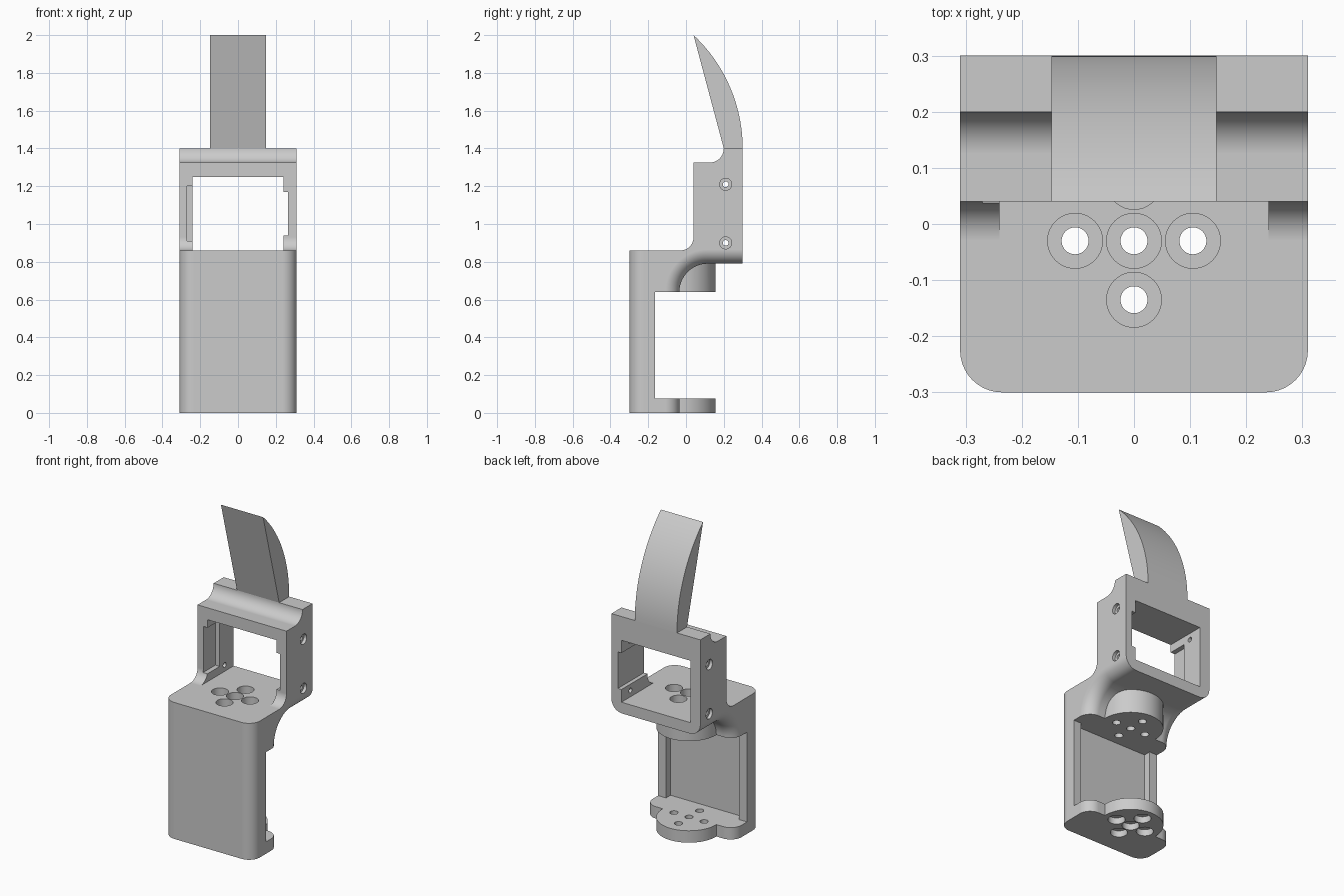
import bpy, bmesh
from math import sin, cos, atan2, radians
from mathutils import Matrix

cube = bpy.data.objects.get("Cube")
if cube:
    bpy.data.objects.remove(cube, do_unlink=True)

grey = bpy.data.materials.new("plain grey")
grey.use_nodes = True
colour = (0.6, 0.6, 0.6, 1)
grey.diffuse_color = colour
grey.node_tree.nodes["Principled BSDF"].inputs["Base Color"].default_value = colour


def make_object(name, bm):
    bmesh.ops.recalc_face_normals(bm, faces=bm.faces)
    mesh = bpy.data.meshes.new(name)
    bm.to_mesh(mesh)
    bm.free()
    mesh.materials.append(grey)
    ob = bpy.data.objects.new(name, mesh)
    bpy.context.collection.objects.link(ob)
    return ob


def arc(cy, cz, r, start, end, n=16):
    angles = [radians(start + (end - start) * i / n) for i in range(n + 1)]
    return [(cy + r * cos(a), cz + r * sin(a)) for a in angles]


def extrude_profile(points, half_width):
    """Side profile in y and z, extruded evenly across x."""
    bm = bmesh.new()
    face = bm.faces.new([bm.verts.new((-half_width, y, z)) for y, z in points])
    new = bmesh.ops.extrude_face_region(bm, geom=[face])["geom"]
    verts = [v for v in new if isinstance(v, bmesh.types.BMVert)]
    bmesh.ops.translate(bm, verts=verts, vec=(2 * half_width, 0, 0))
    return bm


def box(name, x0, x1, y0, y1, z0, z1):
    bm = bmesh.new()
    size = Matrix.Diagonal((x1 - x0, y1 - y0, z1 - z0, 1))
    centre = Matrix.Translation(((x0 + x1) / 2, (y0 + y1) / 2, (z0 + z1) / 2))
    bmesh.ops.create_cube(bm, size=1, matrix=centre @ size)
    return make_object(name, bm)


def cylinder(name, r, start, length, axis="Z", sides=40):
    """Cylinder growing from the start point along +x or +z."""
    bm = bmesh.new()
    turn = Matrix.Rotation(radians(90), 4, "Y") if axis == "X" else Matrix()
    matrix = Matrix.Translation(start) @ turn @ Matrix.Translation((0, 0, length / 2))
    bmesh.ops.create_cone(bm, cap_ends=True, segments=sides, radius1=r, radius2=r,
                          depth=length, matrix=matrix)
    return make_object(name, bm)


def activate(ob):
    bpy.ops.object.select_all(action="DESELECT")
    ob.select_set(True)
    bpy.context.view_layer.objects.active = ob


def combine(target, tool, operation="DIFFERENCE"):
    activate(target)
    mod = target.modifiers.new("combine", "BOOLEAN")
    mod.operation, mod.solver, mod.object = operation, "EXACT", tool
    bpy.ops.object.modifier_apply(modifier=mod.name)
    bpy.data.objects.remove(tool, do_unlink=True)


def finish(ob):
    activate(ob)
    bpy.ops.object.shade_smooth_by_angle(angle=radians(30))
    ob.modifiers.new("even shading", "WEIGHTED_NORMAL").keep_sharp = True


# Bracket body: C-shaped holder below, motor frame above
HALF, ROUND = 0.31, 0.075
FRONT, EAR, BACK = -0.30, -0.035, 0.30
WALL, PLATE, ARM, FLOOR, DECK = -0.165, 0.075, 0.64, 0.79, 0.86
under_arc = arc(0.115, ARM, 0.15, 180, 90)
profile = [(FRONT, 0), (EAR, 0), (EAR, PLATE), (WALL, PLATE), (WALL, ARM)]
profile += under_arc + [(BACK, FLOOR), (BACK, 1.4)]
profile += arc(0.125, 1.4, 0.075, 0, -90) + [(0.04, 1.325)]
profile += arc(-0.03, 0.93, 0.07, 0, -90) + [(FRONT, DECK)]
bm = extrude_profile(profile, HALF)

# Round the front corners, plate corners and the curved underside
under = under_arc + [(BACK, FLOOR)]
rounded = [((FRONT, 0), (FRONT, DECK)), ((EAR, 0), (EAR, PLATE))]
rounded += list(zip(under, under[1:]))


def is_rounded(edge):
    a, b = edge.verts
    if abs(a.co.x - b.co.x) > 0.01:
        return False
    ends = [(a.co.y, a.co.z), (b.co.y, b.co.z)]
    near = lambda p, q: abs(p[0] - q[0]) + abs(p[1] - q[1]) < 0.0001
    return any(near(ends[0], p) and near(ends[1], q) or
               near(ends[0], q) and near(ends[1], p) for p, q in rounded)


bmesh.ops.bevel(bm, geom=[e for e in bm.edges if is_rounded(e)], offset=ROUND,
                offset_type="OFFSET", segments=10, profile=0.5, affect="EDGES")
body = make_object("bracket_body", bm)

# Round pads that hold the motor horns
HUB = -0.03
combine(body, cylinder("lower_pad", 0.187, (0, HUB, 0), PLATE, sides=64), "UNION")
combine(body, cylinder("upper_pad", 0.187, (0, HUB, ARM), 0.17, sides=64), "UNION")

# Shallow recess on the inside of the front wall
combine(body, box("wall_recess", -0.255, 0.255, -0.21, -0.1, PLATE, ARM))

# Frame window with its side slots
combine(body, box("window", -0.24, 0.24, -0.1, 0.4, DECK, 1.25))
combine(body, box("through_slot", 0.2, 0.265, -0.1, 0.4, 0.94, 1.17))
combine(body, box("blind_slot", -0.27, -0.2, -0.1, 0.16, 0.91, 1.2))

# Counterbored horn screw holes through both pads
for dx, dy in [(0, 0), (1, 0), (-1, 0), (0, 1), (0, -1)]:
    x, y = dx * 0.105, HUB + dy * 0.105
    combine(body, cylinder("screw_hole", 0.024, (x, y, -0.1), 1.0))
    combine(body, cylinder("lower_counterbore", 0.049, (x, y, -0.1), 0.14))
    combine(body, cylinder("upper_counterbore", 0.049, (x, y, 0.715), 0.2))

# Counterbored screw holes in both sides of the frame
for z in (0.9, 1.21):
    for side in (-1, 1):
        combine(body, cylinder("side_hole", 0.015, (side * 0.28 - 0.07, 0.21, z), 0.14, "X", 24))
        combine(body, cylinder("side_counterbore", 0.032, (side * 0.34 - 0.05, 0.21, z), 0.1, "X", 24))
finish(body)

# Curved finger blade: straight front, arched back
RADIUS = 0.822
sweep = atan2(0.6, RADIUS - 0.26) * 180 / 3.14159
blade_profile = [(0.2, 1.4)] + arc(BACK - RADIUS, 1.4, RADIUS, 0, sweep, 24)
blade = make_object("finger_blade", extrude_profile(blade_profile, 0.147))
finish(blade)
